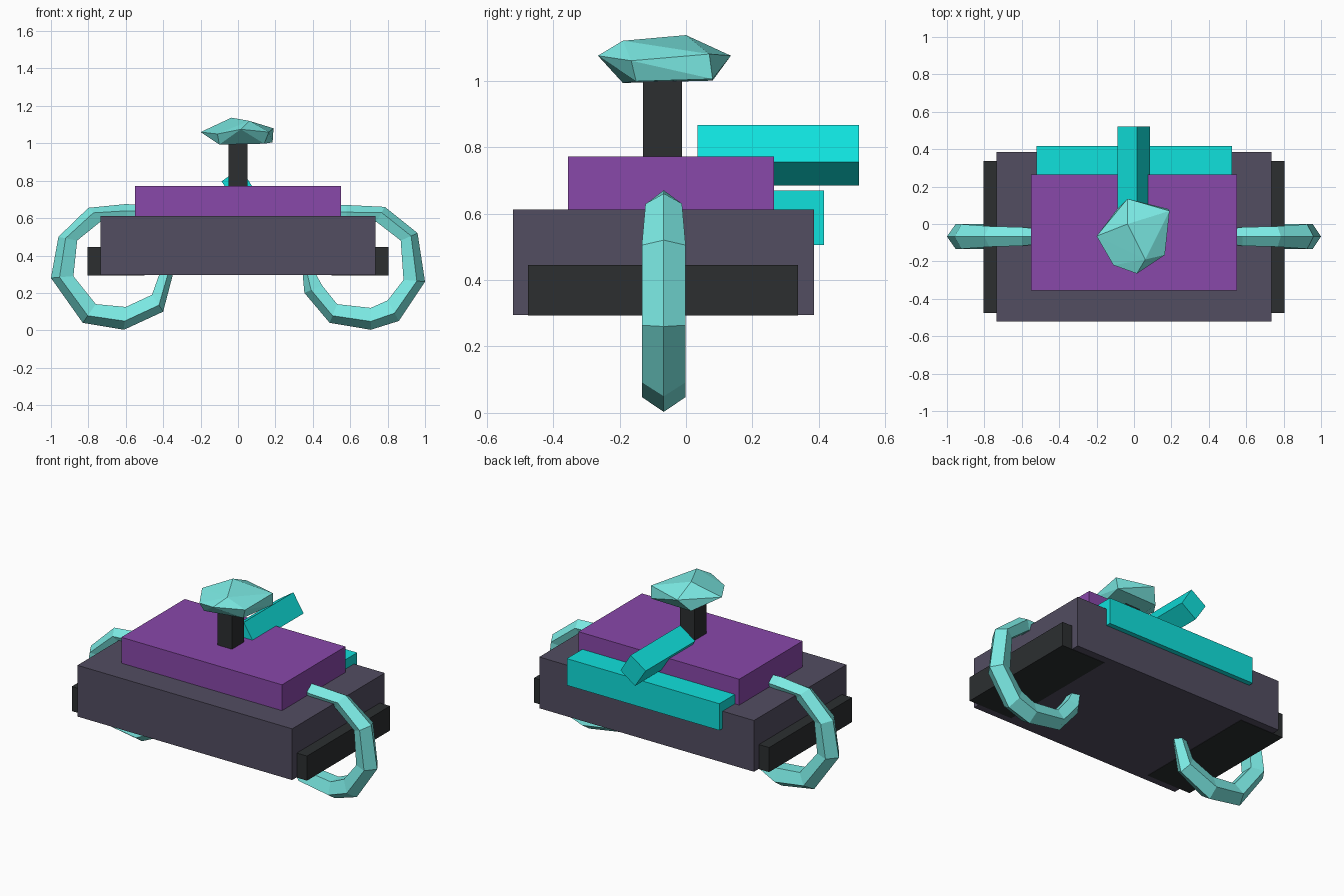
import bpy, bmesh, math


def material(name, rgb):
    m = bpy.data.materials.new(name)
    m.diffuse_color = (*rgb, 1)
    return m


SLATE = material("slate", (0.085, 0.075, 0.12))
PURPLE = material("purple", (0.25, 0.065, 0.40))
BLACK = material("black", (0.025, 0.028, 0.03))
CYAN = material("cyan", (0.005, 0.75, 0.72))
AQUA = material("aqua", (0.20, 0.83, 0.78))


def finish(name, bm, mat):
    bmesh.ops.recalc_face_normals(bm, faces=bm.faces[:])
    me = bpy.data.meshes.new(name)
    bm.to_mesh(me)
    bm.free()
    me.materials.append(mat)
    ob = bpy.data.objects.new(name, me)
    bpy.context.collection.objects.link(ob)
    return ob


def box(name, x, y, z, mat):
    bm = bmesh.new()
    bmesh.ops.create_cube(bm, size=1)
    for v in bm.verts:
        for i, (lo, hi) in enumerate((x, y, z)):
            v.co[i] = hi if v.co[i] > 0 else lo
    return finish(name, bm, mat)


def loft(name, rings, mat):
    """Bridge a list of point rings and cap both ends."""
    bm = bmesh.new()
    rows = [[bm.verts.new(p) for p in ring] for ring in rings]
    n = len(rows[0])
    for a, b in zip(rows, rows[1:]):
        for k in range(n):
            j = (k + 1) % n
            bm.faces.new((a[k], a[j], b[j], b[k]))
    bm.faces.new(rows[0])
    bm.faces.new(rows[-1])
    return finish(name, bm, mat)


# Stepped body
box("body", (-0.735, 0.735), (-0.52, 0.385), (0.295, 0.612), SLATE)
box("upper_deck", (-0.55, 0.55), (-0.355, 0.265), (0.55, 0.772), PURPLE)

# Dark side rails, showing slightly under the body
for side, name in ((1, "right_rail"), (-1, "left_rail")):
    box(name, sorted((side * 0.5, side * 0.805)), (-0.475, 0.337), (0.293, 0.445), BLACK)

# Rear crossbar and tilted rear beam
box("rear_crossbar", (-0.52, 0.525), (0.22, 0.416), (0.505, 0.67), CYAN)
section = [(0.015, 0.867), (0.085, 0.755), (-0.015, 0.685), (-0.088, 0.797)]
loft("rear_beam", [[(x, y, z) for x, z in section] for y in (0.035, 0.52)], CYAN)

# Post and faceted head
box("post", (-0.05, 0.05), (-0.13, -0.012), (0.70, 1.06), BLACK)
bm = bmesh.new()
for p in [(-0.035, 0.135, 1.075), (0.19, 0.07, 1.08), (0.165, -0.165, 1.06),
          (0.015, -0.265, 1.075), (-0.11, -0.22, 1.05), (-0.2, -0.065, 1.06),
          (-0.035, 0.0, 1.137), (0.06, -0.19, 1.12),
          (0.185, 0.08, 1.005), (0.14, -0.15, 0.998), (-0.1, -0.19, 0.993), (-0.09, 0.08, 1.0)]:
    bm.verts.new(p)
bmesh.ops.convex_hull(bm, input=bm.verts[:])
finish("head", bm, AQUA)


# Curled arms: outer and inner outline points (x, z) plus half width in y
def arm(name, side, stations, y0):
    rings = []
    for ox, oz, ix, iz, w in stations:
        ring = []
        for k in range(5):
            a = math.tau * k / 5
            t = (math.cos(a) + 0.809) / 1.809
            ring.append((side * (ix + (ox - ix) * t), y0 + w * math.sin(a) / 0.951,
                         iz + (oz - iz) * t))
        rings.append(ring)
    loft(name, rings, AQUA)


arm("right_arm", 1, [
    (0.50, 0.67, 0.50, 0.58, 0.04), (0.58, 0.67, 0.58, 0.57, 0.05),
    (0.785, 0.66, 0.74, 0.58, 0.055), (0.96, 0.52, 0.87, 0.48, 0.066),
    (1.0, 0.26, 0.885, 0.27, 0.066), (0.86, 0.05, 0.80, 0.16, 0.066),
    (0.71, 0.003, 0.71, 0.12, 0.066), (0.49, 0.04, 0.53, 0.14, 0.06),
    (0.355, 0.20, 0.45, 0.24, 0.05), (0.345, 0.31, 0.40, 0.33, 0.035)], -0.067)
arm("left_arm", -1, [
    (0.50, 0.67, 0.50, 0.58, 0.04), (0.60, 0.675, 0.60, 0.58, 0.05),
    (0.80, 0.655, 0.73, 0.585, 0.055), (0.96, 0.50, 0.86, 0.48, 0.066),
    (1.0, 0.28, 0.88, 0.29, 0.066), (0.83, 0.04, 0.76, 0.14, 0.066),
    (0.61, 0.003, 0.60, 0.125, 0.066), (0.40, 0.10, 0.46, 0.19, 0.055),
    (0.345, 0.31, 0.41, 0.33, 0.035)], -0.067)
